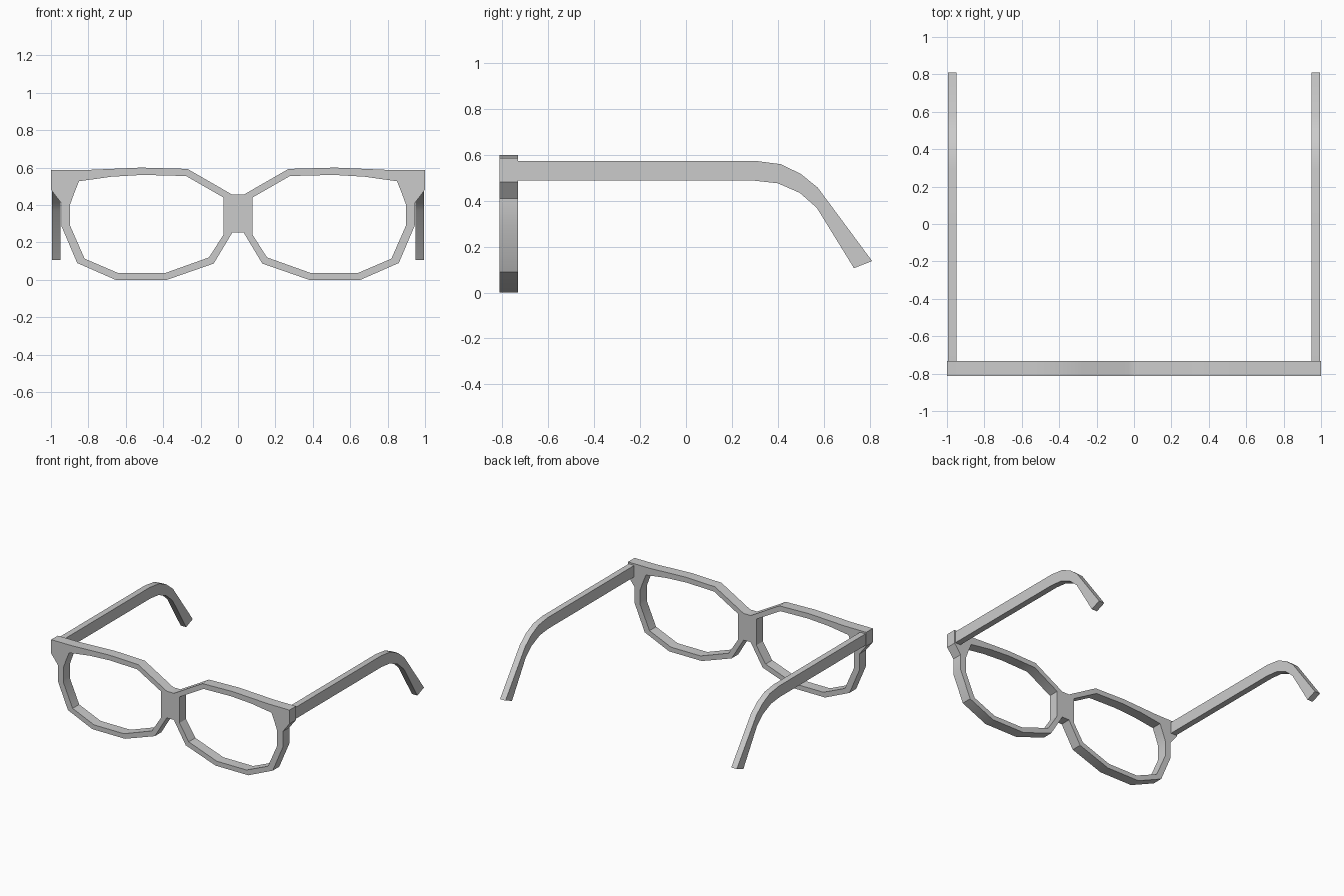
import bpy, bmesh
from math import radians
from mathutils import Vector

if "Cube" in bpy.data.objects:
    bpy.data.objects.remove(bpy.data.objects["Cube"])


def finish(bm, name):
    bmesh.ops.recalc_face_normals(bm, faces=bm.faces)
    mesh = bpy.data.meshes.new(name)
    bm.to_mesh(mesh)
    bm.free()
    obj = bpy.data.objects.new(name, mesh)
    bpy.context.collection.objects.link(obj)
    bpy.ops.object.select_all(action='DESELECT')
    obj.select_set(True)
    bpy.context.view_layer.objects.active = obj
    bpy.ops.object.shade_smooth_by_angle(angle=radians(30))
    return obj


def thicken(bm, offset):
    geom = bmesh.ops.extrude_face_region(bm, geom=bm.faces[:], use_keep_orig=True)['geom']
    verts = [v for v in geom if isinstance(v, bmesh.types.BMVert)]
    bmesh.ops.translate(bm, verts=verts, vec=Vector(offset))


# Front frame: rim as (outer, inner) point pairs in x, z, from bridge top round to bridge bottom
rim = [((.03, .455), (.077, .44)), ((.27, .593), (.278, .555)),
       ((.52, .60), (.51, .561)), ((.82, .587), (.68, .551)),
       ((1.0, .587), (.85, .527)), ((1.0, .482), (.875, .465)),
       ((.945, .41), (.898, .402)), ((.945, .29), (.898, .29)),
       ((.86, .09), (.82, .113)), ((.655, 0), (.64, .036)),
       ((.38, 0), (.39, .036)), ((.13, .087), (.155, .12)),
       ((.03, .253), (.077, .242))]
FRONT, BACK = -.812, -.733

bm = bmesh.new()
bridge = []
for side in (1, -1):
    pairs = [[bm.verts.new((side * x, FRONT, z)) for x, z in pair] for pair in rim]
    for (a, b), (c, d) in zip(pairs, pairs[1:] + pairs[:1]):
        bm.faces.new((a, b, d, c) if side == 1 else (a, c, d, b))
    bridge.append((pairs[0][0], pairs[-1][0]))
(rt, rb), (lt, lb) = bridge
bm.faces.new((rt, rb, lb, lt))
thicken(bm, (0, BACK - FRONT, 0))
finish(bm, "front_frame")

# Temple arms: (top, bottom) point pairs in y, z along the arm
arm = [((-.735, .574), (-.735, .487)), ((.30, .574), (.30, .487)),
       ((.413, .559), (.40, .476)), ((.50, .517), (.496, .434)),
       ((.574, .457), (.57, .369)), ((.811, .137), (.732, .106))]
for side, name in ((1, "right_temple"), (-1, "left_temple")):
    bm = bmesh.new()
    pairs = [[bm.verts.new((side * .948, y, z)) for y, z in pair] for pair in arm]
    for (a, b), (c, d) in zip(pairs, pairs[1:]):
        bm.faces.new((a, b, d, c))
    thicken(bm, (side * .046, 0, 0))
    finish(bm, name)
